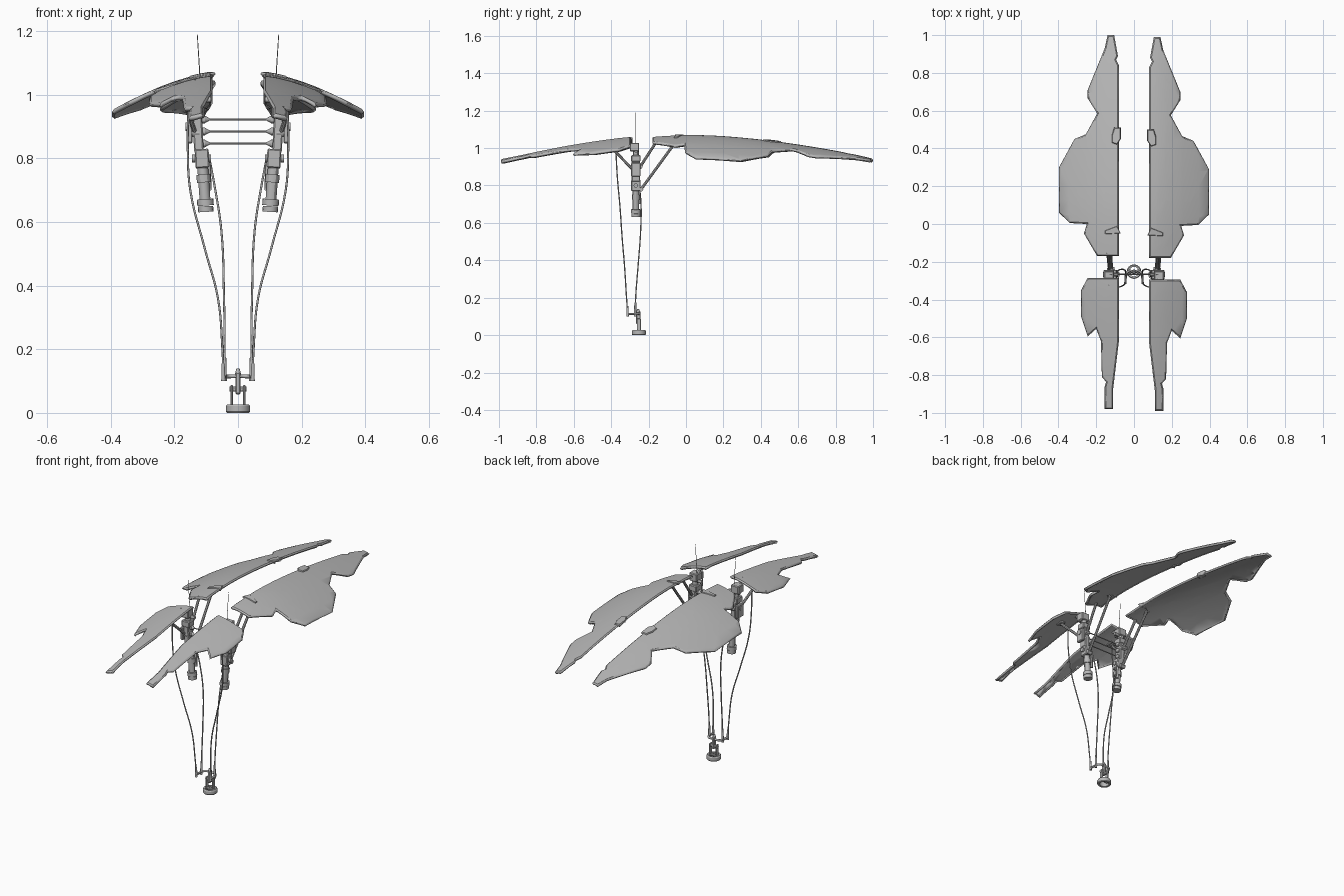
import bpy, bmesh, math
from mathutils import Vector

cube = bpy.data.objects.get("Cube")
if cube:
    bpy.data.objects.remove(cube, do_unlink=True)

grey = bpy.data.materials.new("plain grey")
grey.use_nodes = True
grey.diffuse_color = (0.48, 0.48, 0.48, 1)
grey.node_tree.nodes["Principled BSDF"].inputs["Base Color"].default_value = (0.48, 0.48, 0.48, 1)


def finish(name, bm, smooth=True):
    me = bpy.data.meshes.new(name)
    bm.to_mesh(me)
    bm.free()
    ob = bpy.data.objects.new(name, me)
    bpy.context.collection.objects.link(ob)
    me.materials.append(grey)
    if smooth:
        bpy.ops.object.select_all(action='DESELECT')
        ob.select_set(True)
        bpy.context.view_layer.objects.active = ob
        bpy.ops.object.shade_smooth_by_angle(angle=math.radians(30))
    return ob


def rod(name, a, b, r1, r2=None, n=12):
    """Cylinder or cone between two points."""
    a, b = Vector(a), Vector(b)
    bm = bmesh.new()
    bmesh.ops.create_cone(bm, cap_ends=True, segments=n, radius1=r1,
                          radius2=r1 if r2 is None else r2, depth=(b - a).length)
    q = (b - a).to_track_quat('Z', 'Y').to_matrix().to_4x4()
    q.translation = (a + b) / 2
    bm.transform(q)
    return finish(name, bm)


def box(name, loc, size, tilt=0.0, bevel=0.004):
    bm = bmesh.new()
    bmesh.ops.create_cube(bm, size=1)
    bmesh.ops.scale(bm, vec=size, verts=bm.verts)
    bmesh.ops.bevel(bm, geom=bm.edges[:], offset=bevel, segments=1, affect='EDGES')
    ob = finish(name, bm, False)
    ob.location = loc
    ob.rotation_euler = (0, tilt, 0)
    return ob


def cable(name, pts, r):
    cu = bpy.data.curves.new(name, 'CURVE')
    cu.dimensions = '3D'
    cu.bevel_depth = r
    cu.bevel_resolution = 2
    cu.resolution_u = 6
    cu.use_fill_caps = True
    sp = cu.splines.new('BEZIER')
    sp.bezier_points.add(len(pts) - 1)
    for p, co in zip(sp.bezier_points, pts):
        p.co = co
        p.handle_left_type = p.handle_right_type = 'AUTO'
    cu.materials.append(grey)
    ob = bpy.data.objects.new(name, cu)
    bpy.context.collection.objects.link(ob)


# wing surfaces: arched along the length, drooping outwards
def droop(x):
    return 0.12 * (max(0, abs(x) - 0.08) / 0.32) ** 1.5


def rear_z(x, y):
    spine = 1.07 - (0.125 * ((y - .05) / .95) ** 1.6 if y > .05 else 0.2 * (y - .05) ** 2)
    return spine - droop(x)


def front_z(x, y):
    return 1.06 - 0.115 * (max(0, -.29 - y) / .70) ** 1.25 - droop(x)


REAR = [(.08, -.18), (.195, -.18), (.265, -.06), (.25, -.01), (.34, -.005), (.397, .05),
        (.397, .29), (.315, .44), (.255, .465), (.195, .575), (.245, .655), (.245, .70),
        (.155, .92), (.14, .99), (.105, .99), (.085, .88), (.095, .86), (.08, .83)]
FRONT = [(.08, -.295), (.08, -.63), (.11, -.88), (.11, -.99), (.155, -.99), (.155, -.87),
         (.148, -.845), (.17, -.82), (.175, -.63), (.20, -.565), (.245, -.605),
         (.28, -.50), (.28, -.36), (.245, -.295)]


def plate(name, outline, height, s, rim=0.007, thick=0.012, lift=0.0):
    bm = bmesh.new()
    dy = 0.01 if s < 0 else 0.0
    f = bm.faces.new([bm.verts.new((s * x, y, 0)) for x, y in outline])
    f.normal_update()
    if f.normal.z < 0:
        f.normal_flip()
    # chamfered border strip
    bmesh.ops.inset_region(bm, faces=[f], thickness=rim, use_boundary=True, use_even_offset=True)
    for v in bm.verts:
        v.co.z = -0.006 if v.is_boundary else 0
    bmesh.ops.triangulate(bm, faces=bm.faces[:])
    # cross cuts that let the sheet bend
    cuts = [((0, -1 + .08 * i, 0), (0, 1, 0)) for i in range(1, 25)]
    cuts += [((s * (.12 + .045 * i), 0, 0), (1, 0, 0)) for i in range(7)]
    for co, no in cuts:
        bmesh.ops.bisect_plane(bm, geom=bm.verts[:] + bm.edges[:] + bm.faces[:],
                               plane_co=co, plane_no=no, dist=1e-5)
    for v in bm.verts:
        v.co.z += height(v.co.x, v.co.y) + lift
        v.co.y += dy
    ob = finish(name, bm)
    m = ob.modifiers.new("thickness", 'SOLIDIFY')
    m.thickness = thick
    m.offset = -1


for s, side in ((1, "left"), (-1, "right")):
    def P(x, y, z):
        return (s * x, y, z)

    # wings and the clips on their inner edges
    plate(side + "_rear_wing", REAR, rear_z, s)
    plate(side + "_front_wing", FRONT, front_z, s)
    plate(side + "_edge_clip", [(.07, .50), (.105, .50), (.118, .46), (.118, .42), (.09, .41),
                                (.07, .44)], rear_z, s, .004, .022, .005)
    plate(side + "_root_clip", [(.07, -.06), (.09, -.02), (.155, -.045), (.155, -.065)],
          rear_z, s, .003, .022, .004)

    # lower tube assembly
    t = s * 0.05
    rod(side + "_lower_tube", P(.103, -.268, .66), P(.113, -.268, .80), .017)
    rod(side + "_end_cap_lower", P(.101, -.268, .632), P(.102, -.268, .650), .024, n=16)
    rod(side + "_end_cap_upper", P(.102, -.268, .652), P(.1035, -.268, .672), .026, n=16)
    rod(side + "_tube_collar", P(.107, -.268, .725), P(.109, -.268, .75), .022)
    box(side + "_tube_block", P(.113, -.268, .80), (.044, .05, .06), t)
    rod(side + "_side_piston", P(.090, -.25, .70), P(.093, -.25, .80), .007)
    rod(side + "_tube_hinge", P(.085, -.268, .80), P(.145, -.268, .80), .012)

    # upper arm, bracket and head under the wings
    box(side + "_upper_arm", P(.126, -.268, .885), (.030, .045, .13), t)
    box(side + "_side_bracket", P(.152, -.268, .885), (.018, .05, .075))
    rod(side + "_bracket_pin", P(.12, -.268, .90), P(.165, -.268, .90), .013)
    box(side + "_arm_collar", P(.130, -.268, .945), (.05, .05, .035))
    rod(side + "_neck", P(.130, -.268, .95), P(.132, -.268, 1.0), .016)
    box(side + "_head_block", P(.132, -.275, 1.005), (.05, .05, .045))
    rod(side + "_head_pin", P(.085, -.268, .985), P(.155, -.268, .985), .009)
    rod(side + "_front_mount", P(.132, -.285, 1.015), P(.132, -.33, 1.04), .010)

    # struts that carry the wings
    for nm, a, b in (("upper_rear_strut", (.13, -.245, .90), (.14, -.150, 1.047)),
                     ("lower_rear_strut", (.118, -.240, .78), (.13, -.045, 1.047)),
                     ("front_strut", (.135, -.280, .88), (.18, -.41, 1.015))):
        rod(side + "_" + nm, P(*a), P(*b), .0075, n=8)
        rod(side + "_" + nm + "_foot", P(a[0] - .014, a[1], a[2]), P(a[0] + .014, a[1], a[2]), .012)
    box(side + "_front_strut_pad", P(.18, -.405, 1.012), (.035, .04, .014), s * .2, .003)

    # antenna
    rod(side + "_antenna", P(.116, -.268, 1.0), P(.128, -.268, 1.19), .0018, .0012, 6)

    # cone nuts for the cross rods
    for z in (.923, .885, .847):
        rod(side + "_rod_nut", P(.118, -.266, z), P(.103, -.266, z), .013)
        rod(side + "_rod_cone", P(.103, -.266, z), P(.090, -.266, z), .011, .004)

    # control cables
    cable(side + "_outer_cable", [P(.155, -.375, .985), P(.158, -.366, .83), P(.150, -.354, .70),
                                  P(.104, -.341, .515), P(.063, -.328, .36), P(.049, -.318, .20),
                                  P(.046, -.312, .12)], .0035)
    cable(side + "_inner_cable", [P(.090, -.25, .80), P(.073, -.241, .71), P(.052, -.242, .57),
                                  P(.044, -.257, .36), P(.042, -.268, .22), P(.042, -.272, .12)], .0035)

    # cable ends and curved handle arm
    rod(side + "_outer_cable_end", P(.046, -.312, .10), P(.047, -.313, .155), .007, .005)
    rod(side + "_inner_cable_end", P(.042, -.272, .10), P(.042, -.271, .175), .007, .005)
    rod(side + "_end_link", P(.046, -.317, .113), P(.043, -.265, .113), .006)
    cable(side + "_handle_arm", [P(0, -.255, .115), P(.02, -.248, .115), P(.036, -.256, .114),
                                 P(.043, -.275, .113)], .006)
    # fork cheek above the base ring
    box(side + "_fork_cheek", P(.020, -.252, .055), (.007, .022, .065), 0, .002)

# cross rods between the two masts
for z in (.923, .885, .847):
    rod("cross_rod", (-.1, -.266, z), (.1, -.266, z), .003, n=8)

# base ring, lathed from a small profile
bm = bmesh.new()
prof = [(.025, .002), (.035, 0), (.038, .004), (.038, .021), (.034, .027), (.025, .025)]
vs = [bm.verts.new((r, 0, z)) for r, z in prof]
es = [bm.edges.new((vs[i], vs[(i + 1) % len(vs)])) for i in range(len(vs))]
bmesh.ops.spin(bm, geom=vs + es, cent=(0, 0, 0), axis=(0, 0, 1), angle=math.tau, steps=32)
bmesh.ops.remove_doubles(bm, verts=bm.verts[:], dist=1e-5)
bmesh.ops.recalc_face_normals(bm, faces=bm.faces[:])
ring = finish("base_ring", bm)
ring.location = (0, -.252, 0)

# centre lever and its pivot
box("ring_bridge", (0, -.252, .022), (.058, .016, .010), 0, .002)
rod("fork_pin", (-.026, -.252, .075), (.026, -.252, .075), .008)
box("centre_lever", (0, -.254, .093), (.016, .024, .07))
rod("lever_tip", (0, -.256, .12), (0, -.256, .14), .010, .005)
